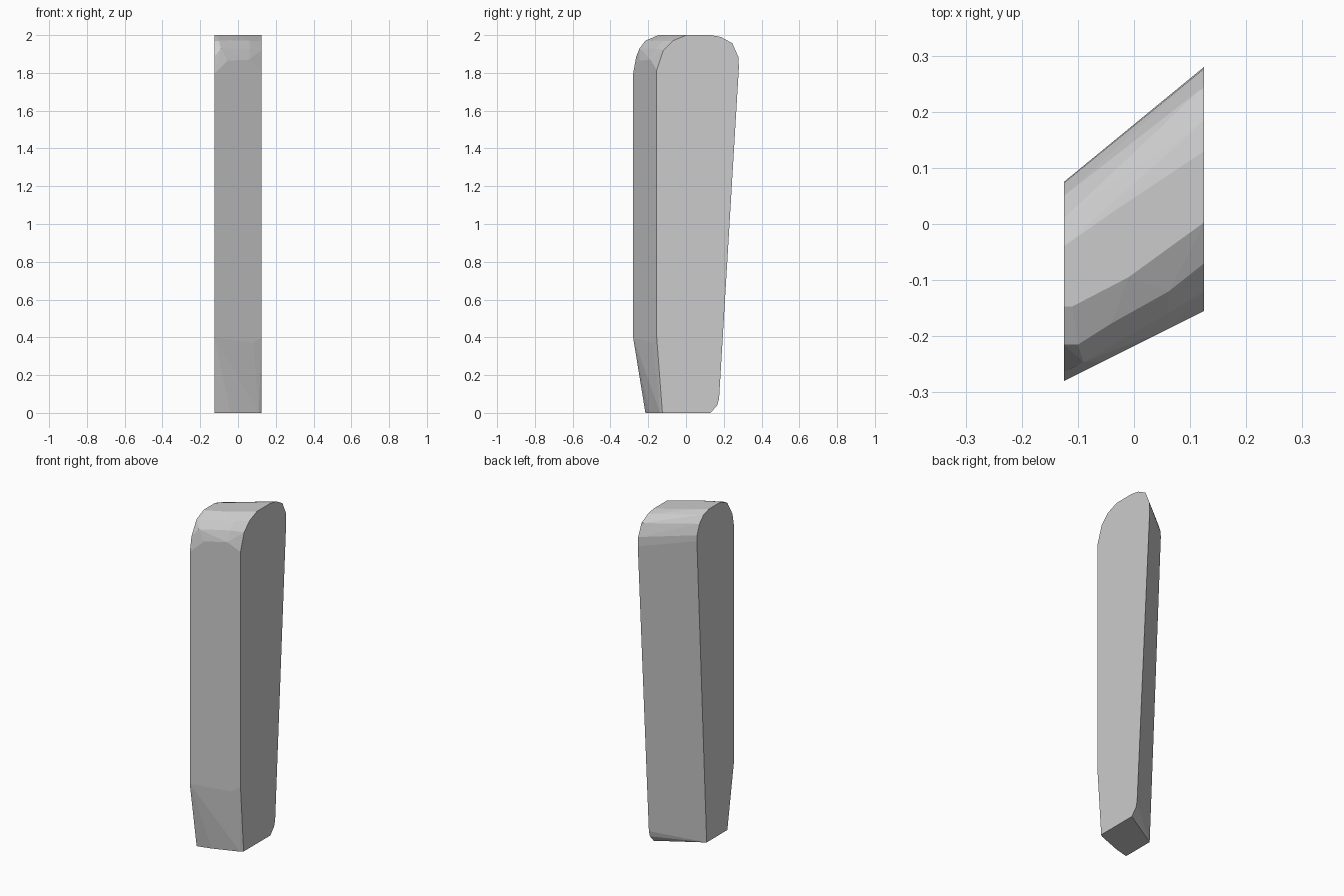
import bpy, bmesh

HALF = 0.125  # half thickness between the two flat side faces

# Side profiles (y, z), from front bottom, over the top, to back bottom
right_side = [(-0.125, 0), (-0.155, 0.4), (-0.155, 1.815), (-0.12, 1.92),
              (-0.07, 1.97), (0.003, 2.0), (0.13, 2.0), (0.185, 1.99),
              (0.245, 1.957), (0.277, 1.885), (0.28, 1.83),
              (0.175, 0.075), (0.165, 0.04), (0.13, 0)]
left_side = [(-0.215, 0), (-0.28, 0.4), (-0.28, 1.795), (-0.264, 1.885),
             (-0.215, 1.97), (-0.147, 2.0), (-0.04, 2.0), (0.01, 1.985),
             (0.05, 1.945), (0.073, 1.885), (0.075, 1.85), (-0.018, 0)]

# Worn bulges between the sides along the front shoulder and foot
between = [(-0.055, -0.245, 1.865), (0.06, -0.1875, 1.87),
           (-0.09, -0.246, 1.93), (0.06, -0.16, 1.93),
           (-0.1, -0.215, 1.97), (-0.04, -0.177, 1.973), (0.062, -0.12, 1.97),
           (-0.11, -0.147, 2.0), (-0.01, -0.095, 2.0), (-0.04, 0.02, 2.0),
           (0.08, -0.1775, 0.37), (-0.04, -0.193, 0), (0.11, -0.137, 0)]

# Stone slab: convex skin around both profiles
bm = bmesh.new()
for x, profile in ((HALF, right_side), (-HALF, left_side)):
    for y, z in profile:
        bm.verts.new((x, y, z))
for co in between:
    bm.verts.new(co)
hull = bmesh.ops.convex_hull(bm, input=bm.verts[:])
unused = {g for g in hull["geom_interior"] + hull["geom_unused"]
          if isinstance(g, bmesh.types.BMVert)}
bmesh.ops.delete(bm, geom=list(unused), context='VERTS')

# Merge coplanar triangles into clean flat faces
bmesh.ops.dissolve_limit(bm, angle_limit=0.01, verts=bm.verts[:], edges=bm.edges[:])
bmesh.ops.recalc_face_normals(bm, faces=bm.faces[:])

mesh = bpy.data.meshes.new("stone_slab")
bm.to_mesh(mesh)
bm.free()
slab = bpy.data.objects.new("stone_slab", mesh)
bpy.context.collection.objects.link(slab)
